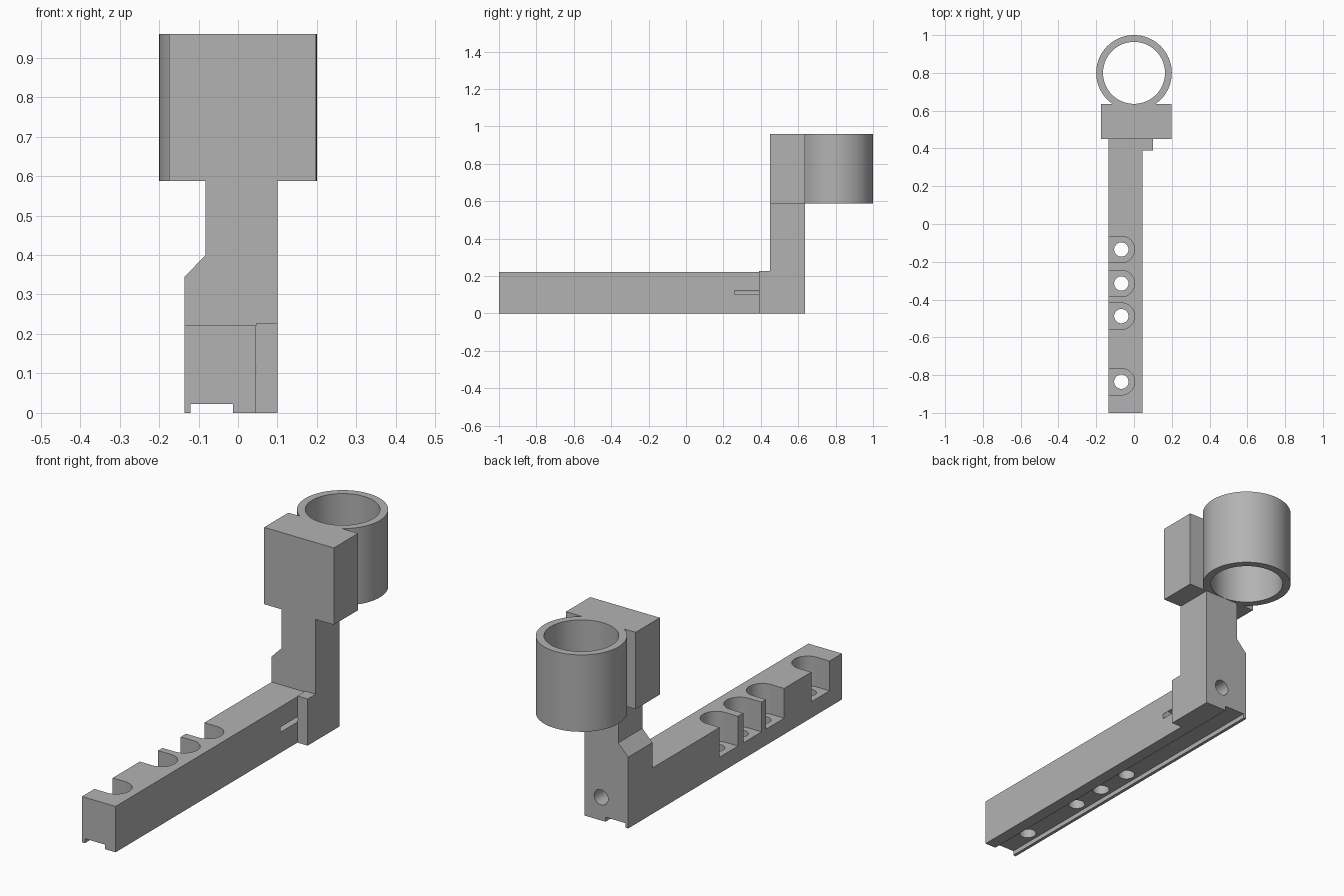
import bpy, bmesh
from math import sin, cos, pi, radians

if "Cube" in bpy.data.objects:
    bpy.data.objects.remove(bpy.data.objects["Cube"], do_unlink=True)

grey = bpy.data.materials.new("plain grey")
grey.use_nodes = True
colour = (0.45, 0.45, 0.45, 1)
grey.diffuse_color = colour
grey.node_tree.nodes["Principled BSDF"].inputs["Base Color"].default_value = colour


def prism(name, outline, lo, hi, axis="z"):
    """Extrude a 2D outline along z (outline in x, y) or y (outline in x, z)."""
    bm = bmesh.new()
    place = (lambda a, b, t: (a, b, t)) if axis == "z" else (lambda a, b, t: (a, t, b))
    face = bm.faces.new([bm.verts.new(place(a, b, lo)) for a, b in outline])
    moved = bmesh.ops.extrude_face_region(bm, geom=[face])["geom"]
    shift = place(0, 0, hi - lo)
    bmesh.ops.translate(bm, vec=shift,
                        verts=[v for v in moved if isinstance(v, bmesh.types.BMVert)])
    bmesh.ops.recalc_face_normals(bm, faces=bm.faces)
    mesh = bpy.data.meshes.new(name)
    bm.to_mesh(mesh)
    bm.free()
    mesh.materials.append(grey)
    obj = bpy.data.objects.new(name, mesh)
    bpy.context.collection.objects.link(obj)
    return obj


def rect(x0, x1, y0, y1):
    return [(x0, y0), (x1, y0), (x1, y1), (x0, y1)]


def arc(cx, cy, r, start=0, end=2 * pi, n=96):
    closed = end - start >= 2 * pi
    steps = n if closed else n - 1
    return [(cx + r * cos(start + (end - start) * i / steps),
             cy + r * sin(start + (end - start) * i / steps)) for i in range(n)]


def cut(part, *cutters):
    for c in cutters:
        c.hide_render = True
        mod = part.modifiers.new("cut", "BOOLEAN")
        mod.operation, mod.solver, mod.object = "DIFFERENCE", "EXACT", c
        bpy.context.view_layer.objects.active = part
        bpy.ops.object.modifier_apply(modifier=mod.name)


# Main solids
rail = prism("rail", rect(-0.135, 0.045, -1, 0.45), 0, 0.222)
stop_tab = prism("stop_tab", rect(0.045, 0.10, 0.39, 0.45), 0, 0.226)
riser = prism("riser", [(-0.135, 0), (0.10, 0), (0.10, 0.588), (-0.082, 0.588),
                        (-0.082, 0.40), (-0.135, 0.345)], 0.45, 0.635, "y")
clamp_block = prism("clamp_block", rect(-0.175, 0.198, 0.45, 0.635), 0.588, 0.96)
ring_holder = prism("ring_holder", arc(0, 0.8, 0.2), 0.588, 0.96)

# Shared cutters: underside groove and blind bolt hole from the back
groove = prism("groove_cutter", rect(-0.12, -0.013, -0.1, 0.022), -1.1, 0.8, "y")
bolt = prism("bolt_cutter", arc(0.01, 0.1125, 0.037, n=48), 0.26, 0.8, "y")
for part in (rail, riser):
    cut(part, groove, bolt)
cut(stop_tab, bolt)

# Side-opening pockets, each with a screw hole through its floor
helpers = [groove, bolt]
for y in (-0.135, -0.315, -0.488, -0.835):
    pocket = prism("pocket_cutter", [(-0.3, y - 0.07)]
                   + arc(-0.067, y, 0.07, -pi / 2, pi / 2, 32) + [(-0.3, y + 0.07)], 0.078, 0.4)
    screw = prism("screw_cutter", arc(-0.067, y, 0.038, n=40), -0.1, 0.2)
    cut(rail, pocket, screw)
    helpers += [pocket, screw]

# Ring bore, and the flat where the ring meets the block
bore = prism("bore_cutter", arc(0, 0.8, 0.164), 0.4, 1.2)
flat = prism("flat_cutter", rect(-0.175, 0.198, 0.45, 0.635), 0.4, 1.2)
cut(ring_holder, bore, flat)
helpers += [bore, flat]

for h in helpers:
    bpy.data.objects.remove(h, do_unlink=True)

# Smooth the round walls, keep hard edges
for part in (rail, stop_tab, riser, clamp_block, ring_holder):
    bpy.ops.object.select_all(action="DESELECT")
    part.select_set(True)
    bpy.context.view_layer.objects.active = part
    bpy.ops.object.shade_smooth_by_angle(angle=radians(30))
